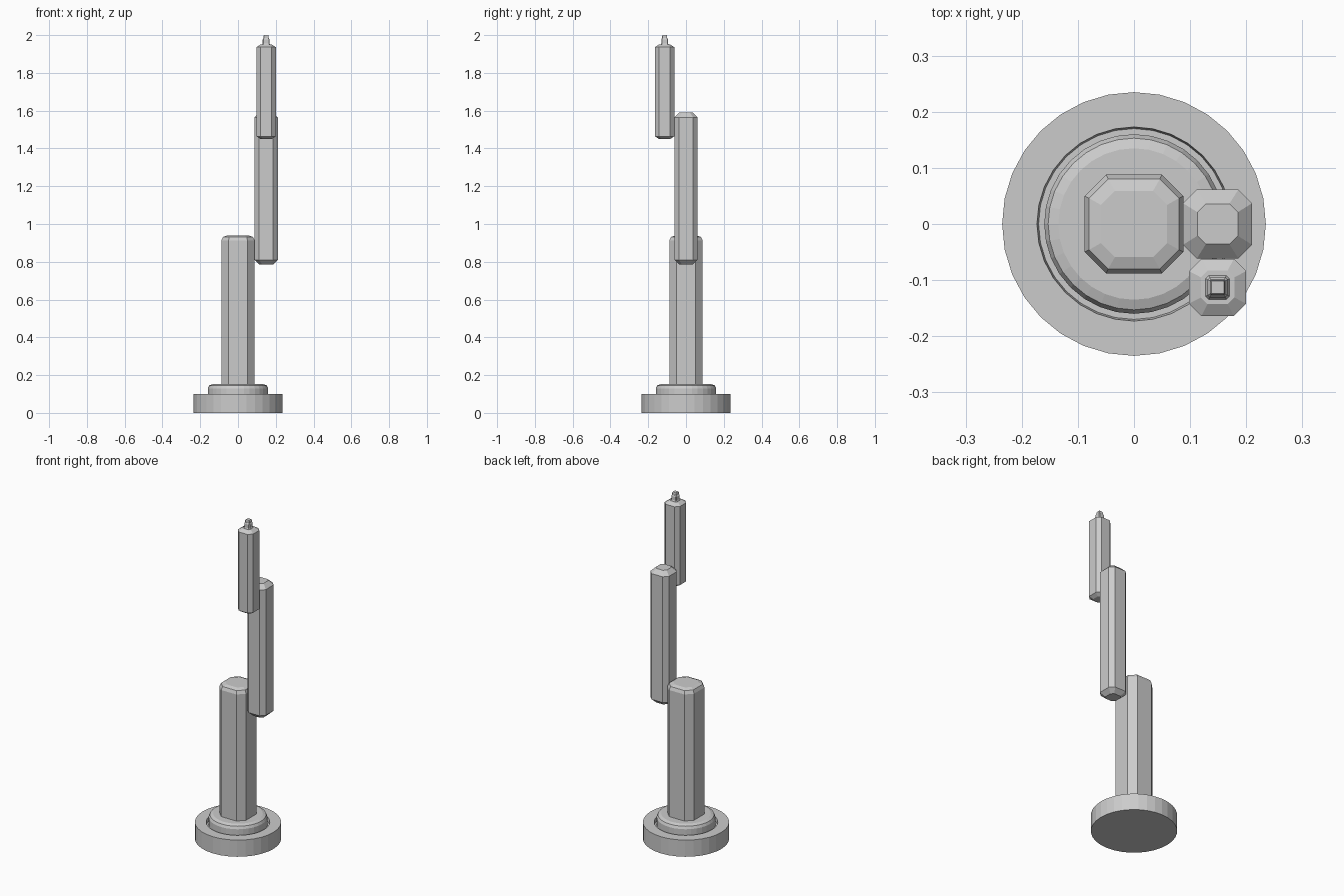
import bpy, bmesh
from math import cos, sin, pi

if "Cube" in bpy.data.objects:
    bpy.data.objects.remove(bpy.data.objects["Cube"])


def loft(name, rings, center=(0, 0)):
    """Skin a stack of equal-length rings of (x, y, z) and cap both ends."""
    bm = bmesh.new()
    loops = [[bm.verts.new((x + center[0], y + center[1], z)) for x, y, z in r] for r in rings]
    n = len(loops[0])
    for a, b in zip(loops, loops[1:]):
        for i in range(n):
            j = (i + 1) % n
            bm.faces.new((a[i], a[j], b[j], b[i]))
    bm.faces.new(loops[0][::-1])
    bm.faces.new(loops[-1])
    bmesh.ops.recalc_face_normals(bm, faces=bm.faces)
    mesh = bpy.data.meshes.new(name)
    bm.to_mesh(mesh)
    bm.free()
    obj = bpy.data.objects.new(name, mesh)
    bpy.context.collection.objects.link(obj)
    return obj


def circle(r, z, n=32):
    return [(r * cos(2 * pi * i / n), r * sin(2 * pi * i / n), z) for i in range(n)]


def octagon(h, c, z):
    """Square of half width h with its corners cut back to c."""
    return [(h, -c, z), (h, c, z), (c, h, z), (-c, h, z),
            (-h, c, z), (-h, -c, z), (-c, -h, z), (c, -h, z)]


def chamfered_post(name, profile, center=(0, 0)):
    return loft(name, [octagon(*p) for p in profile], center)


# Base disc with a round recess for the turntable
loft("base", [circle(r, z) for r, z in
              [(0.235, 0), (0.235, 0.10), (0.173, 0.10), (0.170, 0.08)]])

# Turntable with rounded top edge
loft("turntable", [circle(r, z) for r, z in
                   [(0.160, 0.08), (0.160, 0.13), (0.153, 0.145), (0.135, 0.152)]])

# Lower, middle and upper arm segments, stacked side by side
chamfered_post("lower_arm", [(0.088, 0.050, 0.15), (0.088, 0.050, 0.912),
                             (0.080, 0.046, 0.931), (0.059, 0.034, 0.939)])
chamfered_post("middle_arm", [(0.036, 0.021, 0.785), (0.0615, 0.037, 0.81),
                              (0.0615, 0.037, 1.565), (0.036, 0.021, 1.59)], (0.149, 0))
chamfered_post("upper_arm", [(0.030, 0.018, 1.45), (0.051, 0.029, 1.464),
                             (0.051, 0.029, 1.936), (0.030, 0.018, 1.95)], (0.149, -0.113))

# Tool tip: small octagonal collar and square peg
chamfered_post("tip_collar", [(0.024, 0.017, 1.945), (0.018, 0.014, 1.956),
                              (0.018, 0.014, 1.978), (0.014, 0.012, 1.984)], (0.149, -0.113))
chamfered_post("tip_peg", [(0.0135, 0.012, 1.98), (0.0135, 0.012, 1.995),
                           (0.011, 0.010, 2.0)], (0.149, -0.113))
